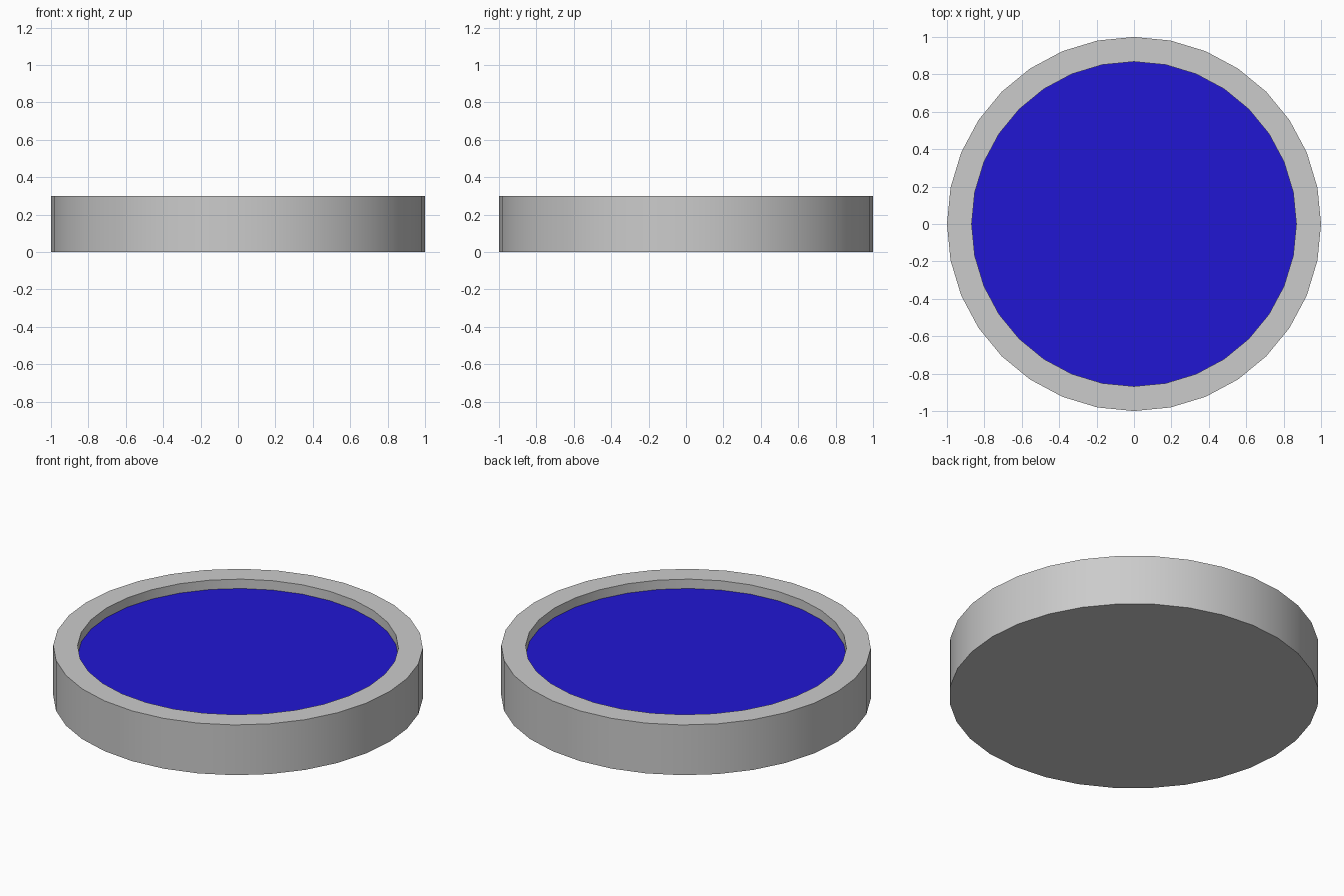
import bpy, bmesh
from mathutils import Matrix

if "Cube" in bpy.data.objects:
    bpy.data.objects.remove(bpy.data.objects["Cube"])

SIDES = 32
HEIGHT, FLOOR_Z = 0.30, 0.244
OUTER, INNER = 1.0, 0.868


def add_object(name, bm):
    mesh = bpy.data.meshes.new(name)
    bm.to_mesh(mesh)
    bm.free()
    obj = bpy.data.objects.new(name, mesh)
    bpy.context.collection.objects.link(obj)
    return obj


# Round tray: solid disc with a shallow recess sunk into the top
bm = bmesh.new()
bmesh.ops.create_cone(bm, cap_ends=True, segments=SIDES, radius1=OUTER, radius2=OUTER,
                      depth=HEIGHT, matrix=Matrix.Translation((0, 0, HEIGHT / 2)))
top = max(bm.faces, key=lambda f: f.calc_center_median().z)


def sink_top(scale, drop):
    """Extrude the top face, scaling it and lowering it."""
    global top
    new = bmesh.ops.extrude_discrete_faces(bm, faces=[top])["faces"][0]
    for v in new.verts:
        v.co.x *= scale
        v.co.y *= scale
        v.co.z -= drop
    top = new


sink_top(INNER / OUTER, 0)
sink_top(1, HEIGHT - FLOOR_Z)
bmesh.ops.delete(bm, geom=[top], context='FACES_ONLY')
tray = add_object("tray", bm)

# Blue panel filling the recess floor
bm = bmesh.new()
bmesh.ops.create_circle(bm, cap_ends=True, segments=SIDES, radius=INNER,
                        matrix=Matrix.Translation((0, 0, FLOOR_Z)))
panel = add_object("blue_panel", bm)
blue = bpy.data.materials.new("blue")
blue.diffuse_color = (0.015, 0.008, 0.65, 1)
blue.use_nodes = True
blue.node_tree.nodes["Principled BSDF"].inputs["Base Color"].default_value = blue.diffuse_color
panel.data.materials.append(blue)

# Smooth round walls, crisp rims
bpy.ops.object.select_all(action='DESELECT')
tray.select_set(True)
bpy.context.view_layer.objects.active = tray
bpy.ops.object.shade_smooth_by_angle()
